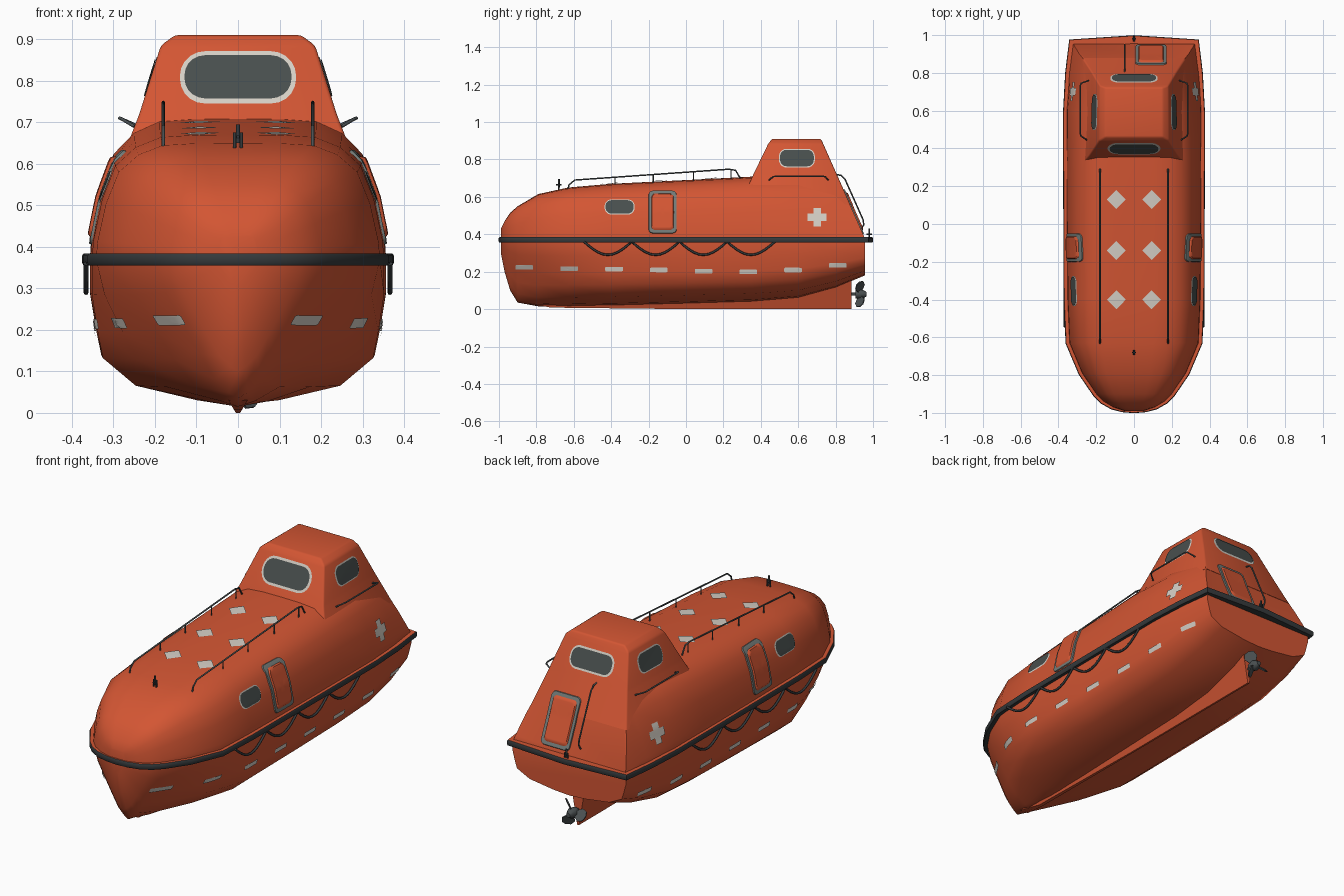
import bpy, bmesh, math
from mathutils import Vector
from mathutils.bvhtree import BVHTree

if "Cube" in bpy.data.objects:
    bpy.data.objects.remove(bpy.data.objects["Cube"])


def material(name, rgb):
    m = bpy.data.materials.new(name)
    m.diffuse_color = (*rgb, 1)
    m.use_nodes = True
    m.node_tree.nodes["Principled BSDF"].inputs["Base Color"].default_value = m.diffuse_color
    return m


ORANGE = material("orange", (0.65, 0.092, 0.033))
WHITE = material("reflective white", (0.66, 0.62, 0.56))
GLASS = material("dark glass", (0.065, 0.078, 0.075))
RUBBER = material("black rubber", (0.036, 0.042, 0.045))
STEEL = material("dark steel", (0.07, 0.082, 0.085))
METAL = material("grey metal", (0.17, 0.2, 0.19))
trees = []


def finish(name, bm, mat, fix=True):
    if fix:
        bmesh.ops.recalc_face_normals(bm, faces=bm.faces)
    me = bpy.data.meshes.new(name)
    bm.to_mesh(me)
    me.materials.append(mat)
    ob = bpy.data.objects.new(name, me)
    bpy.context.collection.objects.link(ob)
    return ob


def loft(rings, closed=False):
    bm = bmesh.new()
    vs = [[bm.verts.new(p) for p in r] for r in rings]
    n = len(vs[0])
    for a, b in zip(vs, vs[1:] + (vs[:1] if closed else [])):
        for i in range(n):
            j = (i + 1) % n
            bm.faces.new((a[i], a[j], b[j], b[i]))
    if not closed:
        bm.faces.new(vs[0])
        bm.faces.new(vs[-1])
    return bm


def tube(name, pts, r, mat):
    cu = bpy.data.curves.new(name, 'CURVE')
    cu.dimensions = '3D'
    cu.bevel_depth, cu.bevel_resolution, cu.use_fill_caps = r, 2, True
    sp = cu.splines.new('POLY')
    sp.points.add(len(pts) - 1)
    for p, q in zip(sp.points, pts):
        p.co = (*q, 1)
    cu.materials.append(mat)
    ob = bpy.data.objects.new(name, cu)
    bpy.context.collection.objects.link(ob)
    return ob


def stern_y(z):  # sloped rear face
    return 0.72 + 0.445 * (0.91 - z)


# Hull: stations (y, half width, deck z, bottom z) with blended section shapes
STATIONS = [(-0.99, .05, .43, .30), (-.97, .11, .47, .20), (-.94, .16, .515, .10),
            (-.9, .2, .55, .035), (-.79, .275, .615, .015), (-.63, .342, .65, .015),
            (-.4, .352, .67, .02), (0, .356, .69, .03), (.35, .357, .708, .04),
            (.6, .357, .713, .06), (.8, .345, .715, .115), (.956, .325, .715, .18)]
UPPER = [(0, 1), (.3, .997), (.53, .98), (.70, .9), (.84, .75), (.93, .48), (.99, .15), (1, 0)]
AFT = [(0, 1), (.3, .997), (.5, .97), (.63, .86), (.74, .68), (.87, .38), (.97, .1), (1, 0)]
MID = [(1, .24), (.96, .5), (.925, .68), (.7, .87), (.28, .97), (0, 1)]
BOW = [(.87, .24), (.63, .5), (.46, .68), (.28, .86), (.11, .96), (0, 1)]


def mix(p, q, t):
    t = min(1, max(0, t))
    return [(a[0] + (b[0] - a[0]) * t, a[1] + (b[1] - a[1]) * t) for a, b in zip(p, q)]


def section(y, w, zt, zb):
    half = [(w * a, .37 + b * (zt - .37)) for a, b in mix(UPPER, AFT, (y - .5) / .35)]
    half += [(w * a, .37 - (.37 - zb) * b) for a, b in mix(BOW, MID, (y + .9) / .5)]
    return [(x, y, z) for x, z in half] + [(-x, y, z) for x, z in half[-2:0:-1]]


bm = loft([section(*s) for s in STATIONS])
bmesh.ops.bisect_plane(bm, geom=bm.verts[:] + bm.edges[:] + bm.faces[:], plane_co=(0, .72, .91),
                       plane_no=(0, 1, .445), clear_outer=True)
bmesh.ops.holes_fill(bm, edges=[e for e in bm.edges if e.is_boundary], sides=0)
bmesh.ops.recalc_face_normals(bm, faces=bm.faces)
trees.append(BVHTree.FromBMesh(bm))
hull = finish("hull", bm, ORANGE)

# Raised steering cabin
rings = []
for z, yf, w, wb in [(.56, .29, .30, .272), (.72, .36, .238, .226), (.885, .44, .186, .182), (.91, .46, .152, .152)]:
    yb = stern_y(z) + .002
    rings.append([(-w, yf, z), (w, yf, z), (wb, yb, z), (-wb, yb, z)])
bm = loft(rings)
bmesh.ops.bevel(bm, geom=[e for e in bm.edges if max(v.co.z for v in e.verts) > .65],
                offset=.008, segments=2, profile=.5, affect='EDGES', clamp_overlap=True)
bmesh.ops.recalc_face_normals(bm, faces=bm.faces)
trees.append(BVHTree.FromBMesh(bm))
finish("cabin", bm, ORANGE)

# Keel and skeg
prof = [(-.85, .03), (-.72, .008), (0, 0), (.885, 0), (.885, .17), (.5, .09), (-.5, .04)]
bm = loft([[(s * (.005 + min(z, .05) * .6), y, z) for y, z in prof] for s in (-1, 1)])
finish("keel", bm, ORANGE)


# Surface plates: outlines projected on to the body
def rounded(u, v, hu, hv, r):
    out = []
    for k, (su, sv) in enumerate([(1, 1), (-1, 1), (-1, -1), (1, -1)]):
        for i in range(6):
            a = math.pi / 2 * (k + i / 5)
            out.append((u + su * (hu - r) + r * math.cos(a), v + sv * (hv - r) + r * math.sin(a)))
    return out


VIEWS = {'right': lambda u, v: ((2, u, v), (-1, 0, 0)), 'left': lambda u, v: ((-2, u, v), (1, 0, 0)),
         'front': lambda u, v: ((u, -2, v), (0, 1, 0)), 'back': lambda u, v: ((u, 2, v), (0, -1, 0)),
         'top': lambda u, v: ((u, v, 2), (0, 0, -1))}


def project(view, u, v, off):
    o, d = (Vector(c) for c in VIEWS[view](u, v))
    hits = [h for h in (t.ray_cast(o, d) for t in trees) if h[0]]
    if not hits:
        hits = [trees[0].find_nearest(o + d * 1.65)]
    h = min(hits, key=lambda h: h[3])
    n = h[1] if h[1].dot(d) < 0 else -h[1]
    return h[0] + n * off


def plate(name, view, outline, mat, off, lip=None):
    pts = []
    for a, b in zip(outline, outline[1:] + outline[:1]):
        k = max(1, math.ceil(math.dist(a, b) / .03))
        pts += [(a[0] + (b[0] - a[0]) * i / k, a[1] + (b[1] - a[1]) * i / k) for i in range(k)]
    cu = (min(p[0] for p in pts) + max(p[0] for p in pts)) / 2
    cv = (min(p[1] for p in pts) + max(p[1] for p in pts)) / 2
    levels = ([(1, 0), (lip, off)] if lip else [(1, off)]) + [(s, off) for s in (.8, .55, .3)]
    bm = bmesh.new()
    rs = [[bm.verts.new(project(view, cu + (u - cu) * s, cv + (v - cv) * s, o)) for u, v in pts]
          for s, o in levels]
    mid = bm.verts.new(project(view, cu, cv, off))
    n = len(pts)
    for i in range(n):
        j = (i + 1) % n
        for a, b in zip(rs, rs[1:]):
            bm.faces.new((a[i], a[j], b[j], b[i]))
        bm.faces.new((rs[-1][i], rs[-1][j], mid))
    bm.normal_update()
    d = Vector(VIEWS[view](0, 0)[1])
    if sum(f.normal.dot(d) * f.calc_area() for f in bm.faces) > 0:
        bmesh.ops.reverse_faces(bm, faces=bm.faces)
    finish(name, bm, mat, fix=False)


def window(name, view, u, v, hu, hv, r, rim):
    plate(name + "_frame", view, rounded(u, v, hu, hv, r), WHITE, .003)
    plate(name + "_glass", view, rounded(u, v, hu - rim, hv - rim, r - rim), GLASS, .006)


def door(name, view, u, v, hu, hv):
    plate(name + "_frame", view, rounded(u, v, hu, hv, .022), METAL, .006, .98)
    plate(name + "_panel", view, rounded(u, v, hu - .012, hv - .012, .02), ORANGE, .013, .88)


window("front_window", 'front', 0, .807, .14, .063, .06, .011)
window("rear_window", 'back', 0, .805, .125, .052, .045, .009)
door("rear_door", 'back', .09, .52, .083, .12)
for side in ('right', 'left'):
    window(side + "_cabin_window", side, .593, .806, .096, .05, .04, .006)
    window(side + "_hull_window", side, -.355, .545, .08, .04, .035, .005)
    door(side + "_door", side, -.125, .518, .075, .113)
    a, b = .05, .02
    cross = [(a, -b), (a, b), (b, b), (b, a), (-b, a), (-b, b), (-a, b), (-a, -b),
             (-b, -b), (-b, -a), (b, -a), (b, -b)]
    plate(side + "_cross", side, [(.70 + u, .49 + v) for u, v in cross], WHITE, .005)
    for i, z in enumerate([.225, .218, .215, .21, .203, .2, .21, .235]):
        plate(f"{side}_hull_reflector_{i}", side, rounded(-.862 + .239 * i, z, .047, .012, .005), WHITE, .005)
for x in (-.093, .093):
    for y in (.13, -.14, -.4):
        plate("deck_reflector", 'top', [(x + .05, y), (x, y + .05), (x - .05, y), (x, y - .05)], WHITE, .005)

# Square rubber fender around the hull, its top face painted like the hull
half = [(0, -.987), (.06, -.982), (.115, -.968), (.165, -.94), (.205, -.9), (.28, -.79), (.348, -.63),
        (.358, -.4), (.361, .3), (.361, .6), (.35, .8), (.333, .966), (0, .985)]
loop = [Vector((x, y, .37)) for x, y in half] + [Vector((-x, y, .37)) for x, y in half[-2:0:-1]]
rings = []
for i, p in enumerate(loop):
    t = (loop[(i + 1) % len(loop)] - p).normalized() + (p - loop[i - 1]).normalized()
    n = Vector((t.y, -t.x, 0)).normalized()
    rings.append([p + n * o + Vector((0, 0, h)) for o, h in
                  [(.011, -.0145), (.0145, -.009), (.0145, .009), (.011, .0145), (-.03, .0145), (-.03, -.0145)]])
fender = finish("fender", loft(rings, True), RUBBER)
fender.data.materials.append(ORANGE)
for f in fender.data.polygons:
    f.material_index = int(f.normal.z > .95)

# Lifelines and handrails, both sides
for s in (-1, 1):
    tube("lifeline", [(s * .366, -.545 + 1.02 * i / 40, .36 - .07 * abs(math.sin(math.pi * i / 10)))
                      for i in range(41)], .006, RUBBER)
    tube("deck_rail", [(s * .18, y, z) for y, z in [(-.635, .63), (-.625, .665), (-.595, .69), (.23, .748),
                                                    (.265, .742), (.29, .70)]], .004, STEEL)
    for y in (-.38, -.175, .04, .24):
        tube("deck_rail_post", [(s * .18, y, .65), (s * .18, y, .73 + y * .07)], .003, STEEL)
    tube("cabin_rail", [(s * x, y, z) for x, y, z in [(.25, .445, .69), (.28, .465, .708), (.285, .48, .71),
                                                      (.285, .73, .71), (.28, .745, .708), (.24, .76, .69)]],
         .004, STEEL)
tube("rear_rail", [(-.05, y, z) for y, z in [(.80, .72), (.83, .715), (.85, .695), (.948, .475),
                                             (.95, .45), (.93, .42)]], .004, STEEL)

# Mooring bitts at bow and stern
for name, y, z in [("bow_bitt", -.68, .635), ("stern_bitt", .98, .37)]:
    for x in (-.008, .008):
        tube(name + "_post", [(x, y, z), (x, y, z + .04)], .004, RUBBER)
    tube(name + "_pin", [(0, y, z + .015), (0, y, z + .06)], .005, RUBBER)
    tube(name + "_bar", [(0, y - .014, z + .03), (0, y + .014, z + .03)], .004, RUBBER)

# Propeller
C = Vector((0, .93, .08))
tube("propeller_shaft", [(0, .87, .08), (0, .93, .08)], .008, STEEL)
bm = loft([[(r * math.cos(i * math.pi / 4), y, .08 + r * math.sin(i * math.pi / 4)) for i in range(8)]
           for y, r in [(.905, .022), (.935, .028), (.965, .012)]])
finish("propeller_hub", bm, STEEL)
for k in range(3):
    a = math.radians(60 + 120 * k)
    rad = Vector((math.cos(a), 0, math.sin(a)))
    chord = Vector((-math.sin(a) * .7, .7, math.cos(a) * .7))
    nrm = rad.cross(chord) * .003
    shape = [(.012, -.012), (.045, -.034), (.07, -.024), (.077, 0), (.07, .024), (.045, .034), (.012, .012)]
    bm = loft([[C + rad * r + chord * c + nrm * s for r, c in shape] for s in (-1, 1)])
    finish("propeller_blade", bm, STEEL)

# Turn tubes into meshes and smooth everything with sharp edges kept
bpy.ops.object.select_all(action='SELECT')
bpy.context.view_layer.objects.active = hull
bpy.ops.object.convert(target='MESH')
bpy.ops.object.select_all(action='SELECT')
bpy.context.view_layer.objects.active = hull
bpy.ops.object.shade_smooth_by_angle(angle=math.radians(50))
